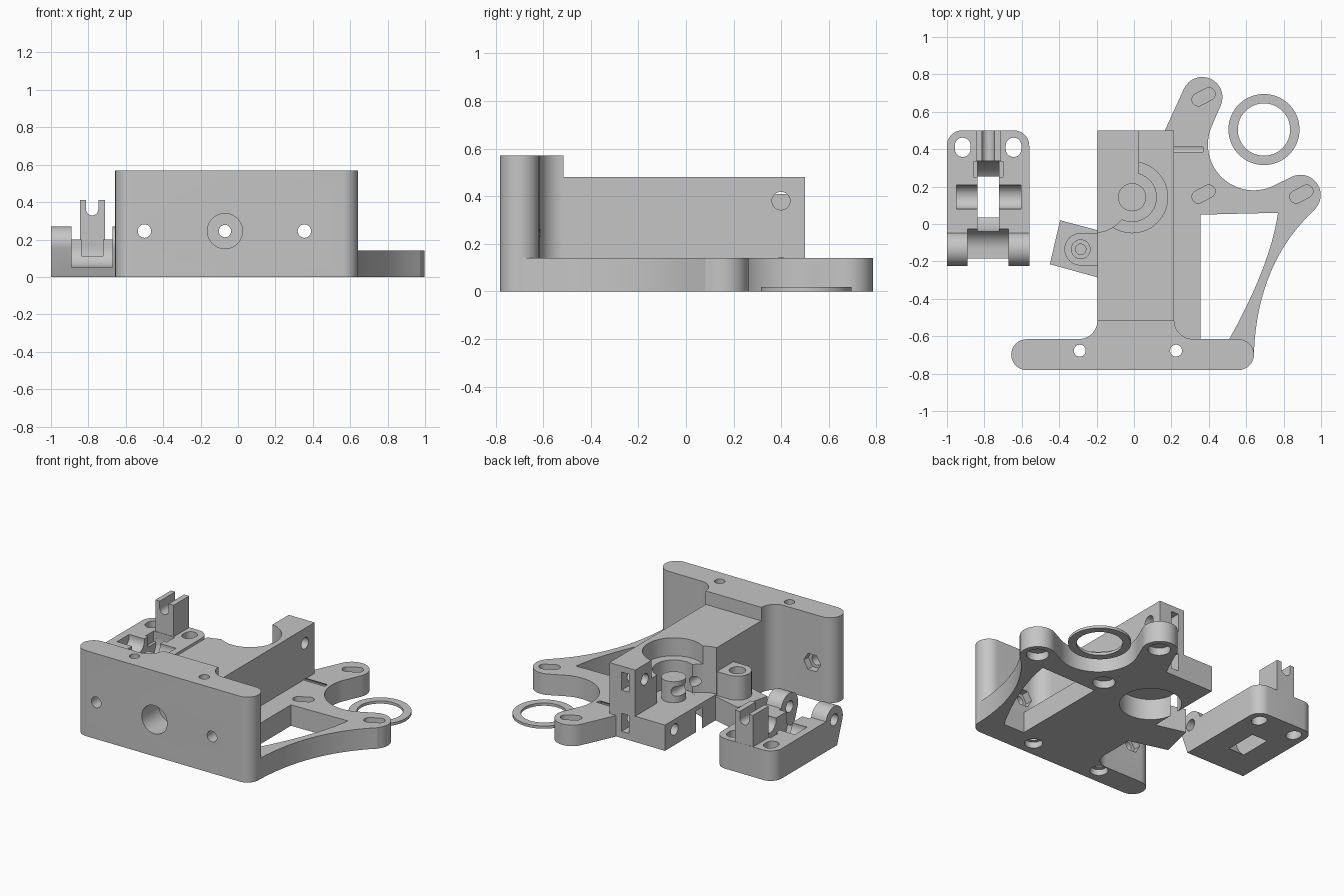
import bpy, bmesh, math
from mathutils import Vector

if "Cube" in bpy.data.objects:
    bpy.data.objects.remove(bpy.data.objects["Cube"])

grey = bpy.data.materials.new("printed_grey")
grey.diffuse_color = (0.56, 0.56, 0.56, 1)
grey.use_nodes = True
grey.node_tree.nodes["Principled BSDF"].inputs["Base Color"].default_value = grey.diffuse_color


def arc(cx, cy, r, a0, a1, n=16):
    """Points on an arc, angles in degrees."""
    return [(cx + r * math.cos(math.radians(a0 + (a1 - a0) * i / n)),
             cy + r * math.sin(math.radians(a0 + (a1 - a0) * i / n))) for i in range(n + 1)]


def bezier(p, c, q, n=16):
    return [tuple((1 - t) ** 2 * p[k] + 2 * t * (1 - t) * c[k] + t * t * q[k] for k in (0, 1))
            for t in (i / n for i in range(n + 1))]


def prism(name, pts, lo, hi, axis='z'):
    """Extrude a profile: z -> (x,y), x -> (y,z), y -> (x,z)."""
    place = {'z': lambda a, b, h: (a, b, h),
             'x': lambda a, b, h: (h, a, b),
             'y': lambda a, b, h: (a, h, b)}[axis]
    bm = bmesh.new()
    n = len(pts)
    low = [bm.verts.new(place(a, b, lo)) for a, b in pts]
    top = [bm.verts.new(place(a, b, hi)) for a, b in pts]
    bm.faces.new(low[::-1])
    bm.faces.new(top)
    for i in range(n):
        j = (i + 1) % n
        bm.faces.new((low[i], low[j], top[j], top[i]))
    # orient outward
    if bm.calc_volume(signed=True) < 0:
        bmesh.ops.reverse_faces(bm, faces=bm.faces)
    me = bpy.data.meshes.new(name)
    bm.to_mesh(me)
    bm.free()
    ob = bpy.data.objects.new(name, me)
    bpy.context.collection.objects.link(ob)
    return ob


def box(x0, x1, y0, y1, z0, z1, name="block"):
    return prism(name, [(x0, y0), (x1, y0), (x1, y1), (x0, y1)], z0, z1)


def rod(a, b, r, lo, hi, axis='z', n=40):
    return prism("rod", arc(a, b, r, 0, 360, n)[:-1], lo, hi, axis)


def slot(x, y, half, r, angle, lo, hi):
    """Stadium-shaped prism."""
    dx, dy = half * math.cos(math.radians(angle)), half * math.sin(math.radians(angle))
    return prism("slot", arc(x + dx, y + dy, r, angle - 90, angle + 90, 10)
                 + arc(x - dx, y - dy, r, angle + 90, angle + 270, 10), lo, hi)


def volume(me):
    bm = bmesh.new()
    bm.from_mesh(me)
    v = bm.calc_volume(signed=True)
    bm.free()
    return v


def combine(ob, others, op):
    for o in others:
        before = ob.data.copy()
        v0 = volume(before)
        for solver in ('EXACT', 'MANIFOLD', 'FLOAT'):
            mod = ob.modifiers.new("bool", 'BOOLEAN')
            mod.operation, mod.solver, mod.object = op, solver, o
            bpy.context.view_layer.objects.active = ob
            bpy.ops.object.modifier_apply(modifier=mod.name)
            if volume(ob.data) > 0.4 * v0:  # accept only a sound result
                break
            ob.data = before.copy()
        bpy.data.objects.remove(o)


def add(ob, *others):
    combine(ob, others, 'UNION')


def cut(ob, *others):
    combine(ob, others, 'DIFFERENCE')


def finish(ob):
    ob.data.materials.clear()
    ob.data.materials.append(grey)
    bpy.ops.object.select_all(action='DESELECT')
    ob.select_set(True)
    bpy.context.view_layer.objects.active = ob
    bpy.ops.object.shade_smooth_by_angle(angle=math.radians(30))


# Front plate with rounded ends and fillets into the body
R = 0.0825
body = prism("extruder_body",
             arc(-0.574, -0.6985, R, 90, 270) + arc(0.559, -0.6985, R, -90, 90)
             + arc(0.315, -0.515, 0.1, 270, 180) + arc(-0.295, -0.515, 0.1, 0, -90), 0, 0.57)

# Motor mount with three lobes and a triangular window
mount = prism("motor_mount",
              [(0.1, 0.49), (0.165, 0.5)] + arc(0.365, 0.678, 0.108, 155, -24)
              + arc(0.64, 0.425, 0.245, 156, 297, 28) + arc(0.89, 0.155, 0.108, 117, -40)
              + bezier((0.972, 0.082), (0.66, -0.2), (0.641, -0.69)) + [(0.1, -0.69)], 0, 0.14)
cut(mount, prism("window", [(0.355, -0.614), (0.355, 0.05)]
                 + bezier((0.77, 0.06), (0.73, -0.22), (0.51, -0.614)), -0.1, 0.3))
add(body, box(-0.195, 0.215, -0.7, 0.5, 0, 0.48), mount)

# Bearing seats, drive cavity and idler clearance
BX, BY = -0.01, 0.143
cut(body,
    rod(BX, BY, 0.19, 0.36, 0.7, n=64),
    rod(BX, BY, 0.13, 0.17, 0.5),
    rod(BX, BY, 0.188, -0.1, 0.14, n=64),
    rod(-0.21, 0.14, 0.185, 0.171, 0.7, n=64),
    box(-0.4, 0.025, 0.14, 0.7, 0.172, 0.7))
add(body, rod(BX, BY, 0.075, 0.16, 0.31))

# Side lug with a screw pocket
add(body,
    prism("lug", [(-0.395, 0.02), (-0.17, -0.04), (-0.17, -0.292), (-0.45, -0.215)], 0, 0.16),
    prism("boss", arc(-0.285, -0.135, 0.087, 90, 270) + [(-0.17, -0.222), (-0.17, -0.048)], 0.1, 0.32))
cut(body, rod(-0.285, -0.135, 0.05, 0.24, 0.5), rod(-0.285, -0.135, 0.028, 0.04, 0.5))

# Motor screw slots with pockets below
for x, y in ((0.372, 0.68), (0.372, 0.16), (0.895, 0.16)):
    cut(body, slot(x, y, 0.032, 0.034, 28, 0.06, 0.3), rod(x, y, 0.068, -0.1, 0.05))

# Idler screw holes and nut traps in the rear tower
for z in (0.105, 0.38):
    cut(body, rod(0.399, z, 0.038, -0.4, 0.37, 'x', 24),
        box(0.07, 0.125, 0.33, 0.6, z - 0.06, z + 0.06))

# Vertical plate holes, front holes with hex nut traps behind
for x in (-0.29, 0.225):
    cut(body, rod(x, -0.677, 0.032, -0.1, 0.8, n=24), rod(x, -0.677, 0.055, -0.1, 0.04, n=24))
for x in (-0.5, 0.355):
    cut(body, rod(x, 0.245, 0.036, -0.9, -0.55, 'y', 24), rod(x, 0.245, 0.062, -0.665, -0.55, 'y', 6))

# Hot end socket and filament path
cut(body, rod(-0.07, 0.245, 0.094, -0.9, -0.6, 'y'), rod(-0.07, 0.245, 0.033, -0.95, 0.7, 'y', 24))
finish(body)

# Idler arm: side profile with a rounded hinge end
PY, PZ = -0.135, 0.18
idler = prism("idler_arm", [(0.5, 0), (0.5, 0.2)] + arc(PY, PZ, 0.09, 13, 195)
              + [(-0.165, 0)], -1, -0.56, 'x')
for s in (-1, 1):
    # rounded rear corners
    cx, k = -0.78 + s * 0.14, 0.08
    round_off = arc(cx, 0.42, k, 90, 90 - s * 90, 10)
    cut(idler, prism("corner", [(cx, 0.6)] + round_off
                     + [(-0.78 + s * 0.3, 0.42), (-0.78 + s * 0.3, 0.6)], -0.1, 0.5))
    # screw slots
    cut(idler, slot(-0.78 + s * 0.136, 0.41, 0.01, 0.042, 90, -0.1, 0.5))

# Hinge gap, hinge bore, bearing slot and axle trough
cut(idler,
    prism("gap", arc(PY, 0.16, 0.107, 0, -90) + [(-0.3, 0.052), (-0.3, 0.4), (-0.028, 0.4)],
          -0.89, -0.67, 'x'),
    rod(PY, PZ, 0.038, -1.1, -0.4, 'x', 24),
    rod(0.145, 0.155, 0.19, -0.838, -0.722, 'x', 64),
    rod(0.145, 0.19, 0.065, -0.95, -0.605, 'x'),
    box(-0.857, -0.7, 0.25, 0.333, 0.13, 0.4))

# Forked post at the rear
post = box(-0.845, -0.71, 0.336, 0.499, 0.1, 0.41)
cut(post, prism("fork", arc(-0.78, 0.362, 0.033, 180, 360) + [(-0.747, 0.5), (-0.813, 0.5)],
                0.2, 0.7, 'y'))
add(idler, post)
finish(idler)

# Spacer ring
ring = rod(0.695, 0.505, 0.19, 0, 0.018, n=64)
ring.name = "spacer_ring"
cut(ring, rod(0.695, 0.505, 0.14, -0.1, 0.1, n=64))
finish(ring)
